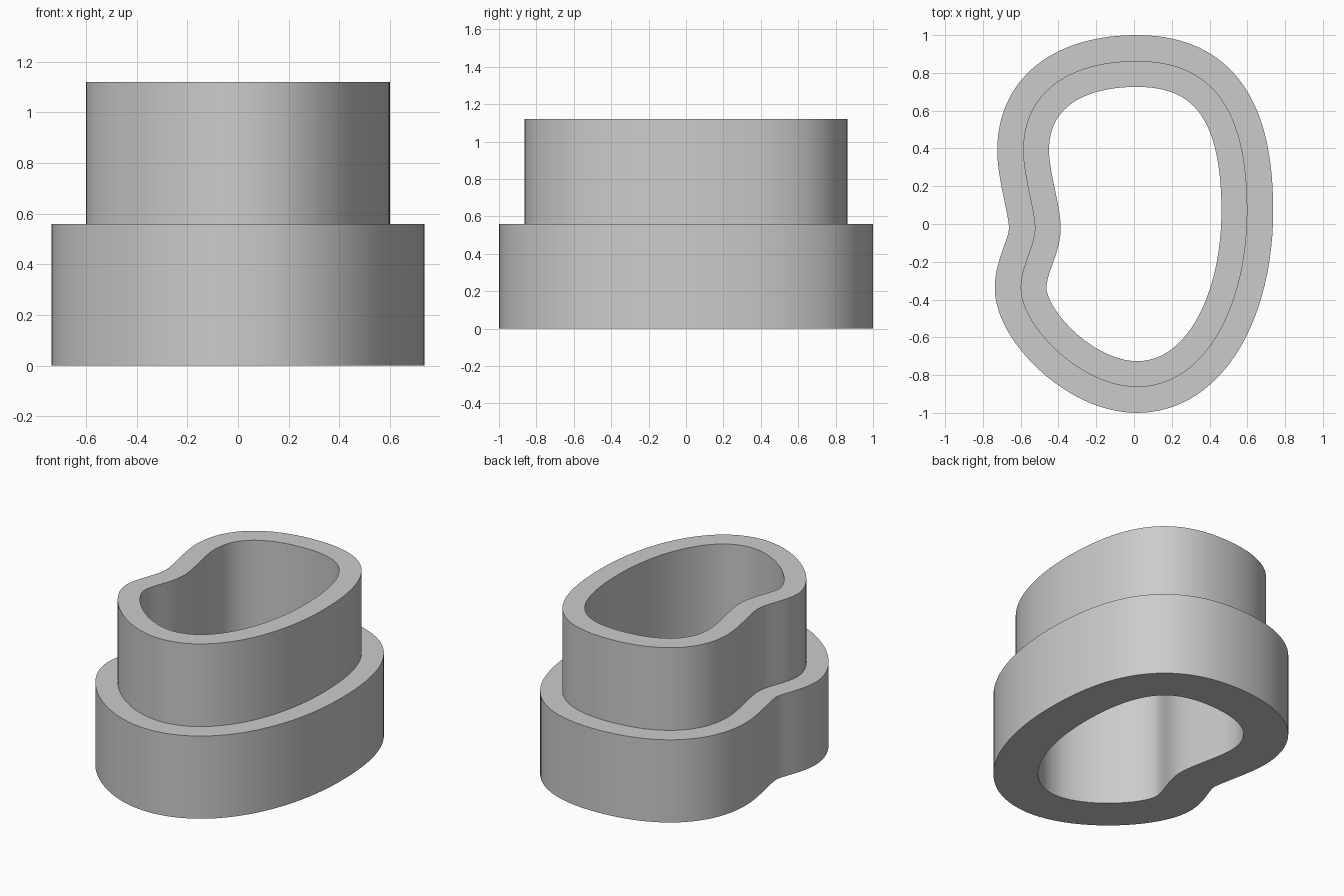
import bpy, bmesh, math
from mathutils import Vector
from mathutils.geometry import interpolate_bezier

cube = bpy.data.objects.get("Cube")
if cube:
    bpy.data.objects.remove(cube, do_unlink=True)

# One flat grey
GREY = (0.6, 0.6, 0.6, 1)
grey = bpy.data.materials.new("plain_grey")
grey.use_nodes = True
grey.diffuse_color = GREY
grey.node_tree.nodes["Principled BSDF"].inputs["Base Color"].default_value = GREY

# Kidney-shaped guide, clockwise from the top: handle in, knot, handle out
KNOTS = [
    ((-0.34, 0.863), (0.015, 0.863), (0.45, 0.863)),
    ((0.6, 0.56), (0.6, 0.07), (0.6, -0.43)),
    ((0.38, -0.863), (0.015, -0.863), (-0.28, -0.863)),
    ((-0.60, -0.54), (-0.60, -0.34), (-0.60, -0.22)),
    ((-0.525, -0.12), (-0.525, -0.02), (-0.525, 0.07)),
    ((-0.587, 0.26), (-0.587, 0.39), (-0.587, 0.70)),
]
STEPS = 24
path = []
for i, (_, knot, leave) in enumerate(KNOTS):
    arrive, end, _ = KNOTS[(i + 1) % len(KNOTS)]
    corners = [Vector((x, y, 0)) for x, y in (knot, leave, arrive, end)]
    path += interpolate_bezier(*corners, STEPS + 1)[:-1]

# Outward normals along the guide
count = len(path)
normals = []
for i in range(count):
    t = (path[(i + 1) % count] - path[i - 1]).normalized()
    normals.append(Vector((-t.y, t.x, 0)))

# Stepped wall section: offset from the guide, height
WALL = 0.137
SECTION = [(-WALL, 0), (WALL, 0), (WALL, 0.56), (0, 0.56), (0, 1.12), (-WALL, 1.12)]

bm = bmesh.new()
rings = [[bm.verts.new(p + n * off + Vector((0, 0, z))) for p, n in zip(path, normals)]
         for off, z in SECTION]
for k, ring in enumerate(rings):
    after = rings[(k + 1) % len(rings)]
    for i in range(count):
        j = (i + 1) % count
        bm.faces.new((ring[i], ring[j], after[j], after[i]))
bmesh.ops.recalc_face_normals(bm, faces=bm.faces)
mesh = bpy.data.meshes.new("stepped_kidney_ring")
bm.to_mesh(mesh)
bm.free()
mesh.materials.append(grey)

ring_obj = bpy.data.objects.new("stepped_kidney_ring", mesh)
bpy.context.collection.objects.link(ring_obj)
bpy.context.view_layer.objects.active = ring_obj
ring_obj.select_set(True)
bpy.ops.object.shade_smooth_by_angle(angle=math.radians(30))
